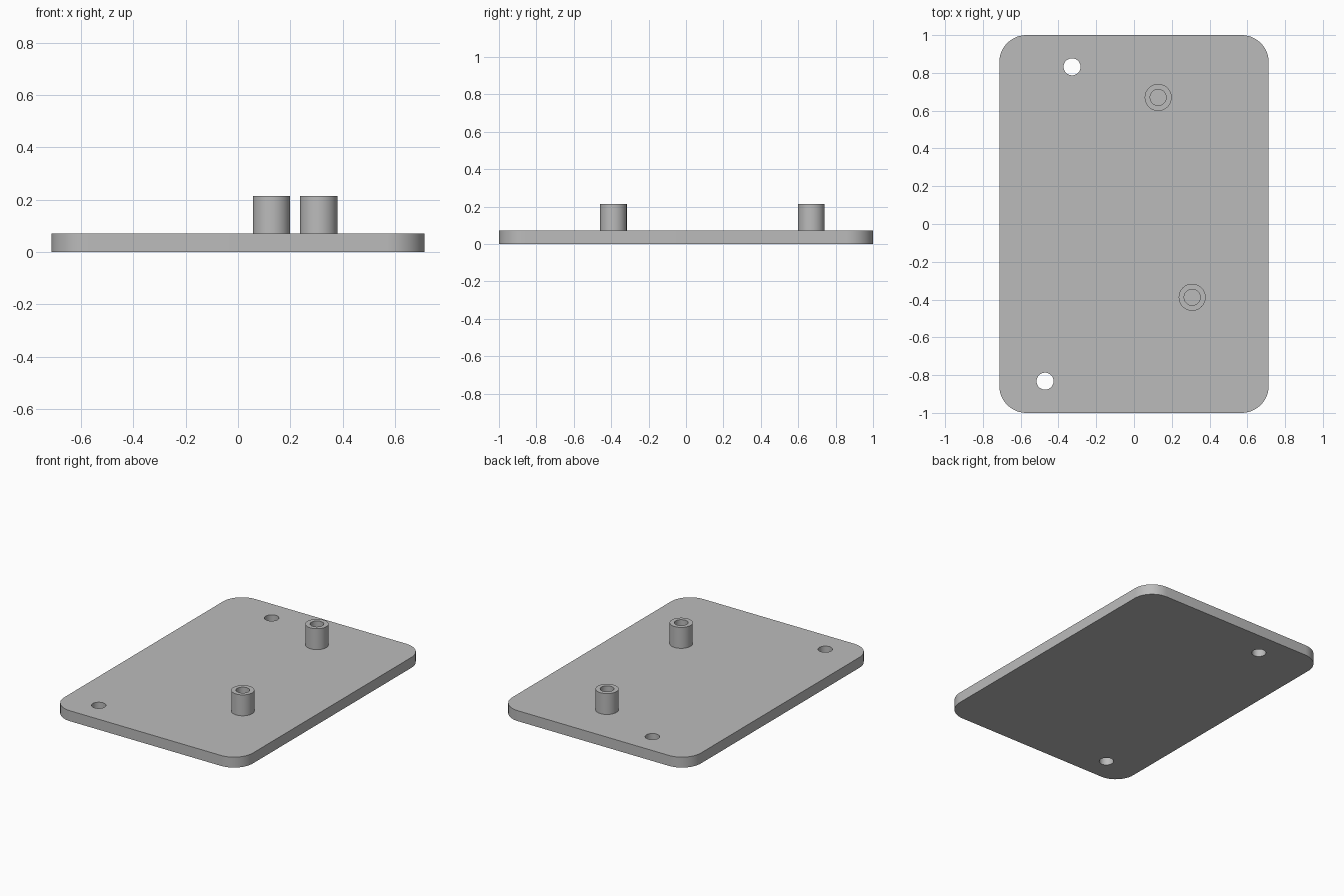
import bpy
import bmesh
from math import cos, sin, tau, radians

cube = bpy.data.objects.get("Cube")
if cube:
    bpy.data.objects.remove(cube, do_unlink=True)

LENGTH, WIDTH, THICK = 2.0, 1.426, 0.0714
CORNER = 0.143
POST_TOP, POST_R, BORE_R, HOLE_R = 0.2143, 0.0714, 0.0425, 0.045
SEGMENTS = 48
HOLES = [(-0.328, 0.832), (-0.471, -0.832)]
POSTS = {"rear_standoff": (0.128, 0.67), "front_standoff": (0.308, -0.388)}

grey = bpy.data.materials.new("plain grey")
grey.use_nodes = True
colour = (0.5, 0.5, 0.5, 1)
grey.diffuse_color = colour
grey.node_tree.nodes["Principled BSDF"].inputs["Base Color"].default_value = colour


def add_object(name, bm):
    bmesh.ops.recalc_face_normals(bm, faces=bm.faces)
    mesh = bpy.data.meshes.new(name)
    bm.to_mesh(mesh)
    bm.free()
    obj = bpy.data.objects.new(name, mesh)
    bpy.context.collection.objects.link(obj)
    mesh.materials.append(grey)
    return obj


def shade(obj):
    bpy.ops.object.select_all(action="DESELECT")
    obj.select_set(True)
    bpy.context.view_layer.objects.active = obj
    bpy.ops.object.shade_smooth_by_angle(angle=radians(30))


def lathe(name, profile, centre):
    """Spin a closed (radius, height) profile about the vertical at centre."""
    bm = bmesh.new()
    rings = []
    for i in range(SEGMENTS):
        a = tau * i / SEGMENTS
        rings.append([bm.verts.new((centre[0] + r * cos(a), centre[1] + r * sin(a), z))
                      for r, z in profile])
    n = len(profile)
    for i, ring in enumerate(rings):
        following = rings[(i + 1) % SEGMENTS]
        for j in range(n):
            k = (j + 1) % n
            bm.faces.new((ring[j], following[j], following[k], ring[k]))
    return add_object(name, bm)


# Base plate with rounded vertical corners
bm = bmesh.new()
bmesh.ops.create_cube(bm, size=1)
bmesh.ops.scale(bm, vec=(WIDTH, LENGTH, THICK), verts=bm.verts)
bmesh.ops.translate(bm, vec=(0, 0, THICK / 2), verts=bm.verts)
upright = [e for e in bm.edges if abs(e.verts[0].co.z - e.verts[1].co.z) > THICK / 2]
bmesh.ops.bevel(bm, geom=upright, offset=CORNER, offset_type="OFFSET",
                segments=12, profile=0.5, affect="EDGES")
plate = add_object("base_plate", bm)

# Screw holes drilled through the plate
bm = bmesh.new()
for x, y in HOLES:
    drill = bmesh.ops.create_cone(bm, cap_ends=True, segments=SEGMENTS,
                                  radius1=HOLE_R, radius2=HOLE_R, depth=THICK * 4)
    bmesh.ops.translate(bm, vec=(x, y, 0), verts=drill["verts"])
cutter = add_object("hole_cutter", bm)
cutter.hide_render = True
cut = plate.modifiers.new("screw holes", "BOOLEAN")
cut.operation = "DIFFERENCE"
cut.solver = "EXACT"
cut.object = cutter
bpy.context.view_layer.objects.active = plate
bpy.ops.object.modifier_apply(modifier=cut.name)
bpy.data.objects.remove(cutter, do_unlink=True)
shade(plate)

# Hollow standoffs, resting on the plate
tube = [(BORE_R, THICK), (POST_R, THICK), (POST_R, POST_TOP), (BORE_R, POST_TOP)]
for name, centre in POSTS.items():
    shade(lathe(name, tube, centre))
